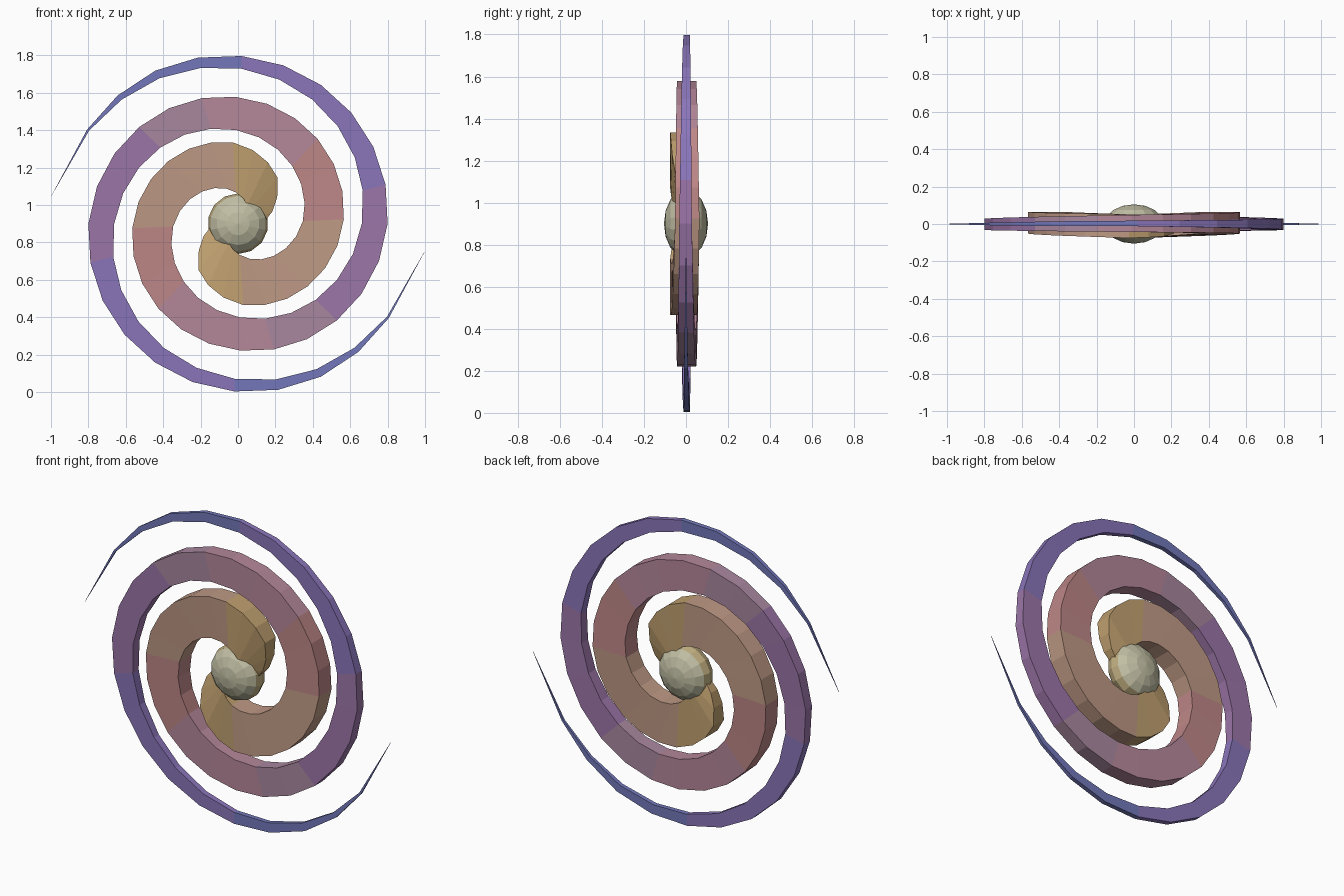
import bpy, bmesh
from math import radians, cos, sin, pi
from mathutils import Matrix

if "Cube" in bpy.data.objects:
    bpy.data.objects.remove(bpy.data.objects["Cube"])

CZ = 0.9        # height of the hub
# section angles: long thin tip, then even steps inward
ANGLES = [171.5] + [148 - 14.8 * i for i in range(35)]

# arm profile: angle, centre radius, radial width, half thickness, depth offset
PROFILE = [(172, 1.01, 0, 0, 0), (148, .945, .012, .006, 0), (134, .926, .03, .009, 0),
           (119, .908, .046, .012, .002), (88, .862, .068, .015, .003),
           (0, .731, .138, .03, -.002), (-90, .588, .178, .046, .003),
           (-180, .453, .22, .058, .006), (-270, .295, .27, .063, -.013),
           (-300, .23, .25, .056, -.008), (-315, .2, .225, .047, 0),
           (-330, .145, .17, .037, 0), (-345, .105, .15, .028, 0),
           (-360, .06, .13, .02, 0)]

# colours by lower angle limit, from tip to hub
COLOURS = [(88, "blue", (.43, .45, .71)), (13, "indigo", (.52, .44, .71)),
           (-45, "violet", (.59, .44, .64)), (-75, "mauve", (.64, .51, .60)),
           (-140, "pink", (.69, .51, .58)), (-175, "rose", (.73, .51, .51)),
           (-265, "tan", (.73, .58, .50)), (-400, "gold", (.74, .61, .42))]


def material(name, rgb):
    m = bpy.data.materials.new(name)
    m.diffuse_color = (*[c ** 2.1 for c in rgb], 1)
    m.use_nodes = True
    m.node_tree.nodes["Principled BSDF"].inputs["Base Color"].default_value = m.diffuse_color
    return m


def sample(a):
    for p, q in zip(PROFILE, PROFILE[1:]):
        if a >= q[0] - 1e-6:
            f = (p[0] - a) / (p[0] - q[0])
            return [p[i] + (q[i] - p[i]) * f for i in (1, 2, 3, 4)]


def add_object(name, bm, mats):
    me = bpy.data.meshes.new(name)
    bmesh.ops.recalc_face_normals(bm, faces=bm.faces)
    bm.to_mesh(me)
    bm.free()
    for m in mats:
        me.materials.append(m)
    ob = bpy.data.objects.new(name, me)
    bpy.context.collection.objects.link(ob)
    return ob


# spiral arms: tapering box section swept round the hub
mats = [material(n, c) for _, n, c in COLOURS]
for name, turn in (("spiral_arm_a", 0), ("spiral_arm_b", 180)):
    bm = bmesh.new()
    prev = None
    for a in ANGLES:
        r, w, h, off = sample(a)
        w, h = max(w, .001), max(h, .001)
        t = radians(a + turn)
        ring = [bm.verts.new(((r + s * w / 2) * cos(t), off + y * h,
                              CZ + (r + s * w / 2) * sin(t)))
                for s, y in ((-1, -1), (1, -1), (1, 1), (-1, 1))]
        if prev:
            idx = next(k for k, c in enumerate(COLOURS) if a + 7.4 >= c[0])
            for k in range(4):
                n = (k + 1) % 4
                f = bm.faces.new((prev[k], prev[n], ring[n], ring[k]))
                f.material_index = idx
        else:
            bm.faces.new(ring)
        prev = ring
    bm.faces.new(prev).material_index = len(COLOURS) - 1
    add_object(name, bm, mats)

# hub: flattened low-poly sphere with its pole facing front, paler in the middle
bm = bmesh.new()
bmesh.ops.create_uvsphere(bm, u_segments=14, v_segments=8, radius=1)
bm.transform(Matrix.Translation((0, 0, CZ)) @ Matrix.Diagonal((.162, .105, .162, 1))
             @ Matrix.Rotation(pi / 2, 4, 'X'))
for f in bm.faces:
    f.material_index = int(abs(f.calc_center_median().y) < .05)
add_object("hub", bm, [material("pale_cream", (.74, .73, .62)),
                       material("cream_gold", (.73, .66, .48))])
